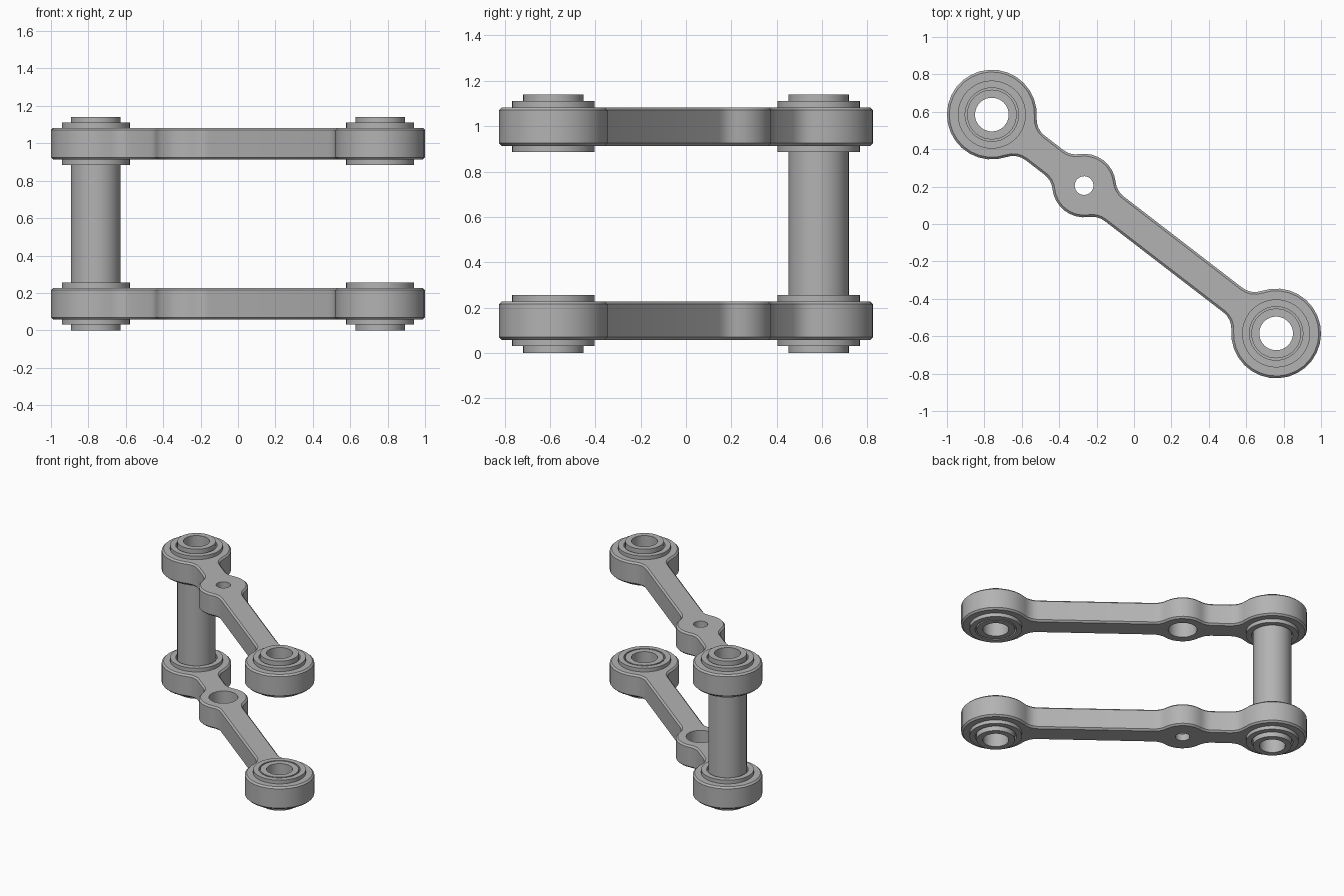
import bpy, bmesh
from math import sin, cos, pi, sqrt, atan2
from mathutils import Matrix, Vector

if "Cube" in bpy.data.objects:
    bpy.data.objects.remove(bpy.data.objects["Cube"])

HEIGHT = 1.14
END = Vector((0.76, -0.585, 0))          # centre of the front eye
HALF = END.length
BOSS = -0.337                            # boss position along the link
ARM, FILLET = 0.083, 0.11
ALONG = Matrix.Rotation(atan2(END.y, END.x), 4, "Z")

steel = bpy.data.materials.new("grey_steel")
steel.use_nodes = True
GREY = (0.45, 0.45, 0.45, 1)
steel.diffuse_color = GREY
steel.node_tree.nodes["Principled BSDF"].inputs["Base Color"].default_value = GREY


def finish(name, bm):
    bmesh.ops.recalc_face_normals(bm, faces=bm.faces)
    mesh = bpy.data.meshes.new(name)
    bm.to_mesh(mesh)
    bm.free()
    mesh.materials.append(steel)
    ob = bpy.data.objects.new(name, mesh)
    bpy.context.collection.objects.link(ob)
    return ob


def smooth(ob):
    bpy.ops.object.select_all(action="DESELECT")
    ob.select_set(True)
    bpy.context.view_layer.objects.active = ob
    bpy.ops.object.shade_smooth_by_angle(angle=0.6)


def ring(name, place, inner, outer, low, high, sides=40):
    """Hollow cylinder made by spinning a rectangle."""
    bm = bmesh.new()
    vs = [bm.verts.new((r, 0, z)) for r, z in
          ((inner, low), (outer, low), (outer, high), (inner, high))]
    edges = [bm.edges.new((vs[i], vs[(i + 1) % 4])) for i in range(4)]
    bmesh.ops.spin(bm, geom=vs + edges, cent=(0, 0, 0), axis=(0, 0, 1),
                   angle=2 * pi, steps=sides, use_merge=True)
    bmesh.ops.remove_doubles(bm, verts=bm.verts, dist=0.0001)
    bmesh.ops.translate(bm, verts=bm.verts, vec=place)
    smooth(finish(name, bm))


def arc(cx, cy, r, a, b, steps):
    return [(cx + r * cos(a + (b - a) * i / steps),
             cy + r * sin(a + (b - a) * i / steps)) for i in range(steps + 1)]


def lobe(cx, r, left, right):
    """Upper half of a round lobe, filleted into the arm on chosen sides."""
    run = sqrt((r + FILLET) ** 2 - (ARM + FILLET) ** 2)
    rise = ARM + FILLET
    t = atan2(rise, run)
    pts = []
    if left:
        pts += arc(cx - run, rise, FILLET, -pi / 2, -t, 4)
    pts += arc(cx, 0, r, pi - t if left else pi, t if right else 0,
               8 if left and right else 12)[int(left):]
    if right:
        pts += arc(cx + run, rise, FILLET, pi + t, 1.5 * pi, 4)[1:]
    return pts


def cutter(name, bm_args):
    bm = bmesh.new()
    for x, r, low, high in bm_args:
        bmesh.ops.create_cone(
            bm, cap_ends=True, segments=32, radius1=r, radius2=r, depth=high - low,
            matrix=ALONG @ Matrix.Translation((x, 0, (low + high) / 2)))
    ob = finish(name, bm)
    ob.hide_render = True
    ob.hide_set(True)
    return ob


def cut(ob, tool):
    mod = ob.modifiers.new(tool.name, "BOOLEAN")
    mod.operation, mod.solver, mod.object = "DIFFERENCE", "EXACT", tool


# Cutters: eye bores with the small boss hole, then the wide counterbore
bores = cutter("bore_cutter", [(-HALF, 0.12, -0.1, 0.4), (HALF, 0.12, -0.1, 0.4),
                               (BOSS, 0.05, -0.1, 0.4)])
counterbore = cutter("counterbore_cutter", [(BOSS, 0.1, 0.11, 0.4)])

upper_side = lobe(-HALF, 0.24, False, True) + lobe(BOSS, 0.17, True, True) \
    + lobe(HALF, 0.24, True, False)
outline = upper_side + [(x, -y) for x, y in reversed(upper_side[1:-1])]

# Two links: the upper one is the lower one turned over in z
bm = bmesh.new()
face = bm.faces.new([bm.verts.new((x, y, 0.057)) for x, y in outline])
top = bmesh.ops.extrude_face_region(bm, geom=[face])["geom"]
bmesh.ops.translate(bm, vec=(0, 0, 0.17),
                    verts=[g for g in top if isinstance(g, bmesh.types.BMVert)])
rims = [e for e in bm.edges if abs(e.verts[0].co.z - e.verts[1].co.z) < 0.001]
bmesh.ops.bevel(bm, geom=rims, offset=0.012, segments=1, affect="EDGES")
bm.transform(ALONG)
link = finish("lower_link", bm)
cut(link, bores)
cut(link, counterbore)
bpy.context.view_layer.update()
shape = bpy.data.meshes.new_from_object(
    link.evaluated_get(bpy.context.evaluated_depsgraph_get()))
link.modifiers.clear()
link.data = shape
bm = bmesh.new()
bm.from_mesh(shape)
bm.transform(Matrix.Translation((0, 0, HEIGHT)) @ Matrix.Scale(-1, 4, (0, 0, 1)))
for ob in (link, finish("upper_link", bm)):
    smooth(ob)

# Bushing collars in all four eyes
for level, low in (("lower", 0.03), ("upper", HEIGHT - 0.255)):
    for side, place in (("front", END), ("back", -END)):
        ring(f"{level}_{side}_collar", place, 0.143, 0.182, low, low + 0.225)
    # Short sleeves in the front eyes
    start = 0 if level == "lower" else low
    ring(f"{level}_front_sleeve", END, 0.09, 0.133, start, start + 0.255)

# Long hollow post joining the back eyes
ring("back_post", -END, 0.09, 0.133, 0, HEIGHT)
